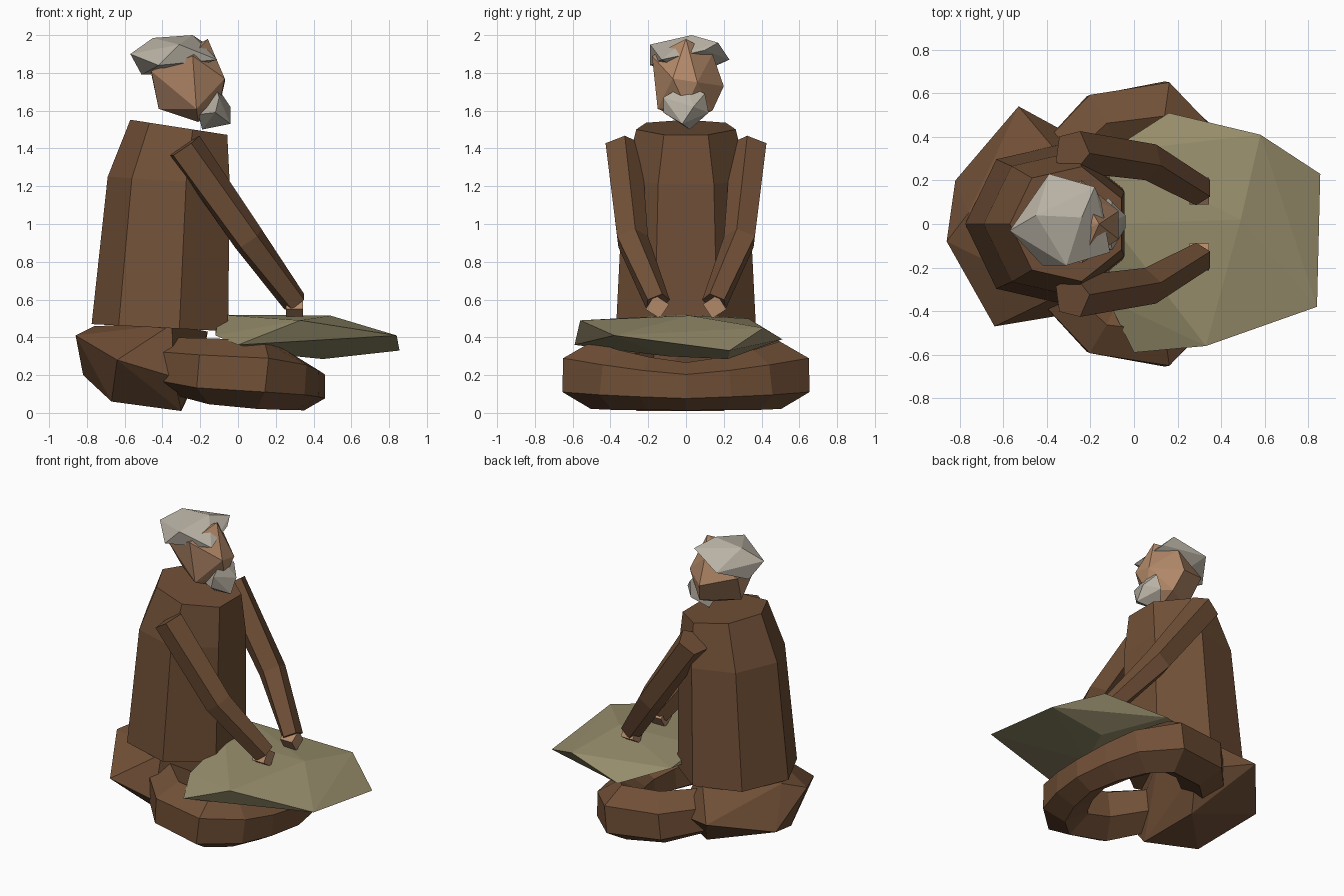
import bpy, bmesh, math
from mathutils import Vector, Matrix

cube = bpy.data.objects.get("Cube")
if cube:
    bpy.data.objects.remove(cube)


def material(name, rgb):
    m = bpy.data.materials.new(name)
    m.use_nodes = True
    m.diffuse_color = (*rgb, 1)
    m.node_tree.nodes["Principled BSDF"].inputs["Base Color"].default_value = (*rgb, 1)
    return m


robe = material("brown robe", (0.165, 0.08, 0.038))
skin = material("tan skin", (0.45, 0.25, 0.14))
grey = material("grey hair", (0.48, 0.44, 0.37))
olive = material("olive cloth", (0.31, 0.27, 0.15))


def finish(name, bm, mat):
    bmesh.ops.recalc_face_normals(bm, faces=bm.faces)
    mesh = bpy.data.meshes.new(name)
    bm.to_mesh(mesh)
    bm.free()
    mesh.materials.append(mat)
    obj = bpy.data.objects.new(name, mesh)
    bpy.context.collection.objects.link(obj)
    return obj


def faceted(name, points, mat):
    """Rough faceted lump wrapped around a few corner points."""
    bm = bmesh.new()
    for p in points:
        bm.verts.new(p)
    out = bmesh.ops.convex_hull(bm, input=bm.verts)
    loose = {v for v in out["geom_interior"] if isinstance(v, bmesh.types.BMVert)}
    bmesh.ops.delete(bm, geom=list(loose), context="VERTS")
    return finish(name, bm, mat)


def loft(name, rings, mat):
    """Join equal-sized rings of points into a capped solid."""
    bm = bmesh.new()
    loops = [[bm.verts.new(p) for p in ring] for ring in rings]
    n = len(loops[0])
    for a, b in zip(loops, loops[1:]):
        for i in range(n):
            j = (i + 1) % n
            bm.faces.new((a[i], a[j], b[j], b[i]))
    bm.faces.new(loops[0])
    bm.faces.new(loops[-1])
    return finish(name, bm, mat)


def tube(name, path, radii, sides, mat):
    """Polygonal tube that follows a path, one corner pointing up."""
    path = [Vector(p) for p in path]
    rings = []
    for k, p in enumerate(path):
        along = (path[min(k + 1, len(path) - 1)] - path[max(k - 1, 0)]).normalized()
        side = along.cross(Vector((0, 0, 1))).normalized()
        up = side.cross(along)
        turns = [math.tau * i / sides for i in range(sides)]
        rings.append([p + radii[k] * (side * math.sin(t) + up * math.cos(t)) for t in turns])
    return loft(name, rings, mat)


def torso_ring(x, z, radius, tilt):
    """Seven-sided ring, a little higher at the back."""
    ring = []
    for i in range(7):
        a = math.pi + math.tau * i / 7
        ring.append((x + radius * math.cos(a), radius * math.sin(a), z - tilt * math.cos(a)))
    return ring


# Body and seat
loft("torso", [torso_ring(-0.395, 0.45, 0.38, 0.02),
               torso_ring(-0.35, 1.23, 0.34, 0.02),
               torso_ring(-0.3, 1.51, 0.27, 0.042)], robe)
faceted("hips", [(-0.86, -0.08, 0.41), (-0.82, 0.2, 0.2), (-0.53, 0.54, 0.3),
                 (-0.64, -0.47, 0.28), (-0.67, -0.18, 0.06), (-0.3, 0.2, 0.01),
                 (-0.3, -0.26, 0.01), (-0.2, 0.36, 0.22), (-0.34, -0.42, 0.19),
                 (-0.37, 0.35, 0.46), (-0.35, -0.33, 0.47), (-0.76, 0.05, 0.46),
                 (-0.16, 0.05, 0.43)], robe)

# Folded legs: one horseshoe loop, curling in at the back
half = [(-0.35, 0.25, 0.25), (-0.14, 0.455, 0.22), (0.12, 0.5, 0.2),
        (0.24, 0.375, 0.175), (0.31, 0.2, 0.155)]
legs = half + [(0.35, 0, 0.14)] + [(x, -y, z) for x, y, z in reversed(half)]
sizes = [0.15, 0.175, 0.18, 0.16, 0.14]
tube("crossed_legs", legs, sizes + [0.127] + sizes[::-1], 6, robe)

# Arms and hands
for label, s in (("left", 1), ("right", -1)):
    tube(label + "_arm", [(-0.285, s * 0.335, 1.41), (0.055, s * 0.29, 0.92),
                          (0.303, s * 0.152, 0.585)], [0.1, 0.09, 0.07], 5, robe)
    bm = bmesh.new()
    turn = Matrix.Rotation(s * math.radians(33), 4, "X")
    bmesh.ops.create_cube(bm, size=0.09,
                          matrix=Matrix.Translation((0.299, s * 0.152, 0.562)) @ turn)
    finish(label + "_hand", bm, skin)

# Cloth slab on the lap
faceted("lap_cloth", [(0.16, 0.51, 0.39), (0.58, 0.41, 0.45), (0.855, 0.23, 0.33),
                      (0.84, -0.38, 0.41), (0.33, -0.56, 0.49), (0, -0.59, 0.36),
                      (-0.12, -0.35, 0.41), (-0.12, 0.33, 0.5), (0.49, 0.02, 0.515),
                      (-0.1, 0, 0.52), (0.45, 0.22, 0.285), (0.3, -0.1, 0.3)], olive)

# Head, hair and beard
faceted("head", [(-0.16, 0, 1.98), (-0.24, -0.18, 1.89), (-0.24, 0.14, 1.9),
                 (-0.46, -0.1, 1.81), (-0.46, 0.1, 1.8), (-0.42, 0, 1.61),
                 (-0.24, 0.2, 1.73), (-0.22, -0.15, 1.61), (-0.2, 0.14, 1.6),
                 (-0.07, -0.07, 1.77), (-0.07, 0.06, 1.75), (-0.1, 0, 1.62),
                 (-0.21, 0, 1.54)], skin)
faceted("hair", [(-0.57, -0.03, 1.9), (-0.45, 0.04, 1.985), (-0.24, 0.03, 2),
                 (-0.39, 0.23, 1.87), (-0.18, 0.17, 1.96), (-0.31, -0.19, 1.95),
                 (-0.42, -0.19, 1.84), (-0.11, -0.13, 1.87), (-0.15, 0.1, 1.92),
                 (-0.51, 0.05, 1.79), (-0.33, 0, 1.8)], grey)
faceted("beard", [(-0.12, 0, 1.74), (-0.04, 0.04, 1.62), (-0.04, -0.02, 1.53),
                  (-0.19, 0.02, 1.5), (-0.21, -0.06, 1.58), (-0.1, -0.12, 1.67),
                  (-0.12, -0.12, 1.59), (-0.12, 0.12, 1.59), (-0.1, 0.1, 1.69)], grey)
